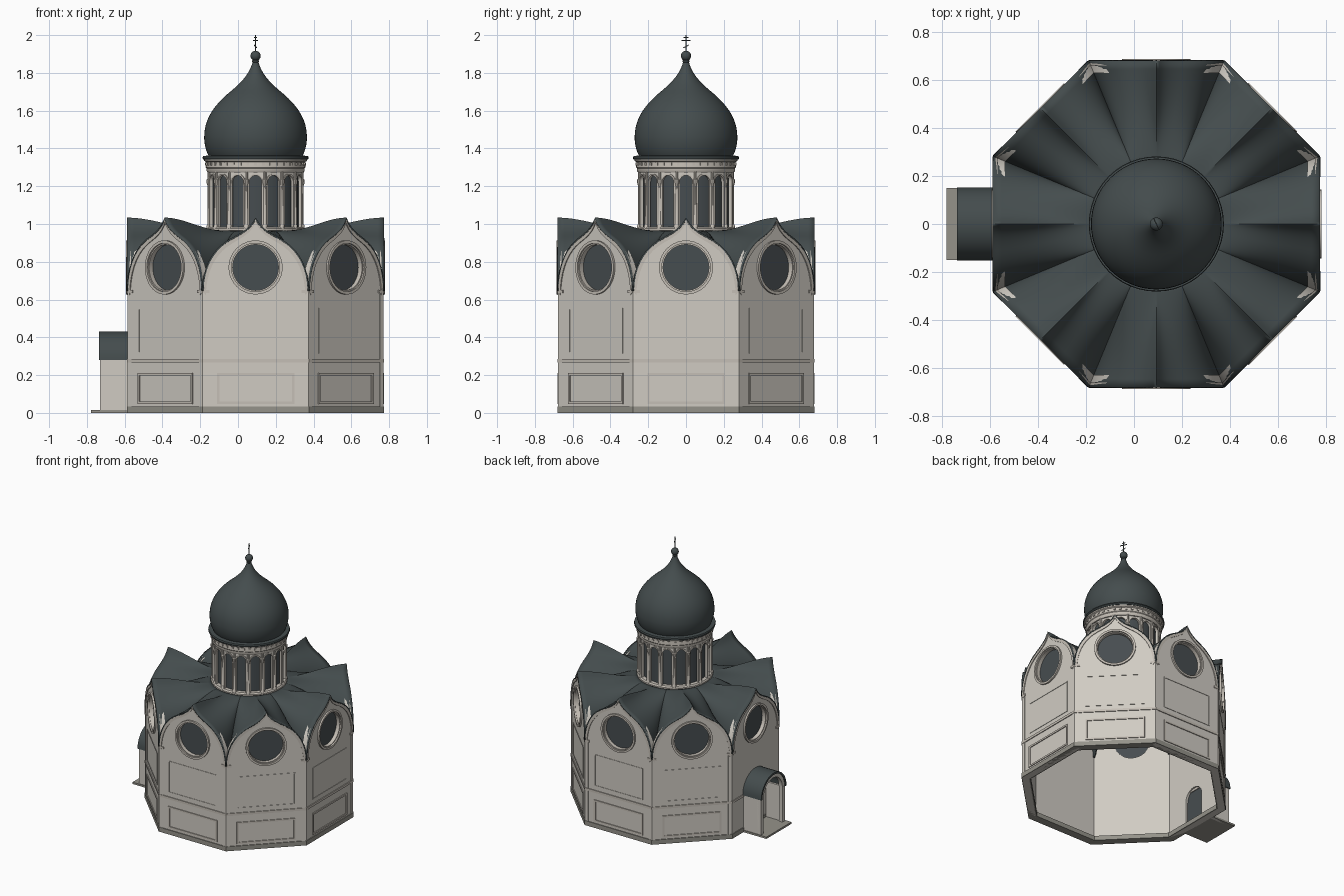
import bpy, bmesh, math
from math import sin, cos, pi
from mathutils import Matrix, Vector
from mathutils.geometry import interpolate_bezier

if "Cube" in bpy.data.objects:
    bpy.data.objects.remove(bpy.data.objects["Cube"])

CX = 0.093            # centre of the octagon
WALL = 0.674          # wall distance from the centre
HALF = WALL * math.tan(pi / 8)
OCT = 1 / cos(pi / 8)


def material(name, rgb):
    m = bpy.data.materials.new(name)
    m.use_nodes = True
    m.diffuse_color = (*rgb, 1)
    m.node_tree.nodes["Principled BSDF"].inputs["Base Color"].default_value = (*rgb, 1)
    return m


plaster = material("warm plaster", (0.63, 0.60, 0.545))
trim = material("pale trim", (0.56, 0.52, 0.465))
stone = material("grey stone", (0.30, 0.29, 0.255))
slate = material("dark slate roof", (0.058, 0.073, 0.075))
glass = material("dark glass", (0.062, 0.074, 0.080))


def add(name, mesh, mat, angle=0.6):
    ob = bpy.data.objects.new(name, mesh)
    bpy.context.collection.objects.link(ob)
    mesh.materials.clear()
    mesh.materials.append(mat)
    bpy.ops.object.select_all(action='DESELECT')
    ob.select_set(True)
    bpy.context.view_layer.objects.active = ob
    bpy.ops.object.shade_smooth_by_angle(angle=angle)
    return ob


def grid(name, rows, mat, wrap=False, close=False):
    """Skin a list of equally long point rows."""
    bm = bmesh.new()
    vs = [[bm.verts.new(p) for p in r] for r in rows]
    if wrap:
        vs.append(vs[0])
    for a, b in zip(vs, vs[1:]):
        n = len(a)
        for i in range(n if close else n - 1):
            j = (i + 1) % n
            bm.faces.new((a[i], a[j], b[j], b[i]))
    bmesh.ops.remove_doubles(bm, verts=bm.verts, dist=1e-6)
    bmesh.ops.recalc_face_normals(bm, faces=bm.faces)
    mesh = bpy.data.meshes.new(name)
    bm.to_mesh(mesh)
    bm.free()
    return add(name, mesh, mat)


def lathe(name, profile, mat, segs=48, at=(CX, 0), close=False, turn=0.0, scale=1.0):
    rows = []
    for k in range(segs):
        a = turn + 2 * pi * k / segs
        rows.append([(at[0] + r * scale * cos(a), at[1] + r * scale * sin(a), z) for r, z in profile])
    return grid(name, rows, mat, wrap=True, close=close)


def octagon_band(name, outer, inner, z0, z1, mat):
    lathe(name, [(inner, z0), (outer, z0), (outer, z1), (inner, z1)], mat,
          8, close=True, turn=pi / 8, scale=OCT)


def box(name, size, loc, mat, rot=Matrix()):
    bm = bmesh.new()
    bmesh.ops.create_cube(bm, size=1, matrix=Matrix.Translation(loc) @ rot @ Matrix.Diagonal((*size, 1)))
    mesh = bpy.data.meshes.new(name)
    bm.to_mesh(mesh)
    bm.free()
    return add(name, mesh, mat)


def plate(name, loops, face, depth, a, mat, cx=CX):
    """Upright slab from outline loops (inner loops are holes), outer side at distance face."""
    cu = bpy.data.curves.new(name, 'CURVE')
    cu.dimensions, cu.fill_mode, cu.extrude = '2D', 'BOTH', depth / 2
    for loop in loops:
        sp = cu.splines.new('POLY')
        sp.points.add(len(loop) - 1)
        for p, (u, z) in zip(sp.points, loop):
            p.co = (u, z, 0, 1)
        sp.use_cyclic_u = True
    tmp = bpy.data.objects.new(name, cu)
    bpy.context.collection.objects.link(tmp)
    dg = bpy.context.evaluated_depsgraph_get()
    mesh = bpy.data.meshes.new_from_object(tmp.evaluated_get(dg))
    bpy.data.objects.remove(tmp)
    d = face - depth / 2
    m = Matrix(((-sin(a), 0, cos(a), cx + d * cos(a)), (cos(a), 0, sin(a), d * sin(a)),
                (0, 1, 0, 0), (0, 0, 0, 1)))
    mesh.transform(m)
    return add(name, mesh, mat)


def rect(u0, u1, z0, z1):
    return [(u0, z0), (u1, z0), (u1, z1), (u0, z1)]


def circle(r, z, n=40):
    return [(r * cos(2 * pi * i / n), z + r * sin(2 * pi * i / n)) for i in range(n)]


def arch(w, z0, spring, n=12):
    return [(-w, z0), (w, z0)] + [(w * cos(pi * i / n), spring + w * sin(pi * i / n)) for i in range(n + 1)]


def bezier(*segments):
    pts = []
    for p, h1, h2, q in segments:
        part = [v.to_2d()[:] for v in interpolate_bezier(
            Vector((*p, 0)), Vector((*h1, 0)), Vector((*h2, 0)), Vector((*q, 0)), 10)]
        pts += part[1:] if pts else part
    return pts


# Ogee gable line, from right eave over the tip to left eave
half = bezier(((0.28, 0.645), (0.277, 0.78), (0.22, 0.87), (0.13, 0.92)),
              ((0.13, 0.92), (0.07, 0.952), (0.025, 0.975), (0, 1.03)))
ogee = half + [(-u, z) for u, z in reversed(half[:-1])]
inset = [(u * 0.94, z - 0.022) for u, z in ogee]
gable = [(u * HALF / 0.28, z - 0.006) for u, z in ogee]

# Eight walls with gables, windows, panels and roof folds
for k in range(8):
    a = k * pi / 4
    west = k == 4
    outline = [(-HALF, 0.0), (HALF, 0.0)] + gable
    holes = [circle(0.125, 0.77)] + ([arch(0.085, 0.02, 0.2)] if west else [])
    plate("wall", [outline] + holes, WALL, 0.045, a, plaster)
    plate("gable_trim", [ogee + inset[::-1]], WALL + 0.006, 0.02, a, trim)
    plate("window_frame", [circle(0.143, 0.77), circle(0.128, 0.77)], WALL + 0.012, 0.03, a, trim)
    plate("window_inner_frame", [circle(0.131, 0.77), circle(0.121, 0.77)], WALL + 0.002, 0.04, a, trim)
    plate("window_glass", [circle(0.127, 0.77)], WALL - 0.026, 0.006, a, glass)
    if not west:
        plate("lower_panel_frame", [rect(-0.205, 0.205, 0.048, 0.212), rect(-0.192, 0.192, 0.061, 0.199)],
              WALL + 0.006, 0.01, a, trim)
        plate("upper_panel_frame", [rect(-0.203, 0.203, 0.315, 0.555), rect(-0.196, 0.196, 0.322, 0.548)],
              WALL + 0.003, 0.01, a, plaster)
    for s in (-1, 1):
        u0, u1 = sorted((s * (HALF - 0.026), s * (HALF + 0.001)))
        plate("corner_pilaster", [rect(u0, u1, 0.03, 0.64)], WALL + 0.003, 0.01, a, plaster)
        u0, u1 = sorted((s * (HALF - 0.036), s * (HALF + 0.002)))
        plate("pilaster_cap", [rect(u0, u1, 0.634, 0.65)], WALL + 0.006, 0.014, a, trim)
    # roof fold lofted from the gable line to the drum
    rows = []
    for i in range(13):
        t = i / 12
        ease = t * t * (3 - 2 * t)
        row = []
        for u, z in ogee:
            b = u / 0.28 * pi / 8
            d = 0.681 * (1 - t) + 0.25 * cos(b) * t
            v = u * (1 - t) + 0.25 * sin(b) * t
            h = z + (0.962 - z) * ease
            row.append((CX + d * cos(a) - v * sin(a), d * sin(a) + v * cos(a), h))
        rows.append(row)
    fold = grid("roof_fold", rows, slate)
    mod = fold.modifiers.new("thickness", 'SOLIDIFY')
    mod.thickness, mod.offset = 0.008, 0

octagon_band("plinth", 0.68, 0.62, 0.0, 0.034, stone)
octagon_band("string_course", 0.68, 0.64, 0.266, 0.284, trim)

# West door and porch
plate("door", [arch(0.09, 0.01, 0.2)], WALL - 0.02, 0.008, pi, glass)
box("porch_step", (0.195, 0.3, 0.014), (-0.682, 0, 0.007), stone)
for s in (-1, 1):
    box("porch_side", (0.145, 0.022, 0.28), (-0.658, s * 0.134, 0.14), plaster)
plate("porch_arch", [arch(0.145, 0.01, 0.28), arch(0.112, 0.012, 0.28)], 0.823, 0.03, pi, plaster)
section = [(r * cos(pi * i / 20), 0.28 + r * sin(pi * i / 20))
           for r, order in ((0.152, range(21)), (0.138, range(20, -1, -1))) for i in order]
plate("porch_roof", [section], 0.83, 0.155, pi, slate)

# Drum with sixteen arched windows and columns
lathe("drum_glass", [(0.228, 0.94), (0.228, 1.3)], glass, 32)
lathe("drum_base", [(0.225, 0.93), (0.262, 0.93), (0.262, 0.975), (0.255, 0.985), (0.225, 0.985)], trim, close=True)
DRUM = 0.245
pier = DRUM * math.tan(pi / 16)
for k in range(16):
    a = k * pi / 8
    plate("drum_wall", [rect(-pier, pier, 0.95, 1.29), arch(0.033, 0.985, 1.225)], DRUM, 0.014, a, plaster)
    plate("drum_window_trim", [arch(0.041, 0.98, 1.225), arch(0.032, 0.981, 1.225)], DRUM + 0.006, 0.01, a, trim)
    b = a + pi / 16
    at = (CX + 0.25 * cos(b), 0.25 * sin(b))
    lathe("drum_column", [(0, 0.975), (0.014, 0.975), (0.014, 0.992), (0.009, 1.0), (0.009, 1.2),
                          (0.015, 1.222), (0.015, 1.235), (0.008, 1.24), (0.008, 1.28)], trim, 10, at)
for k in range(40):
    a = 2 * pi * k / 40
    box("dentil", (0.012, 0.014, 0.014), (CX + 0.262 * cos(a), 0.262 * sin(a), 1.318), trim, Matrix.Rotation(a, 4, 'Z'))
lathe("drum_cornice", [(0.235, 1.272), (0.254, 1.272), (0.26, 1.282), (0.26, 1.295), (0.264, 1.3), (0.262, 1.328),
                       (0.272, 1.334), (0.274, 1.344), (0.235, 1.344)], trim, close=True)
lathe("cornice_cap", [(0.23, 1.342), (0.278, 1.342), (0.281, 1.35), (0.278, 1.36), (0.23, 1.364)], slate, close=True)

# Onion dome, ball and cross
dome = bezier(((0.248, 1.36), (0.262, 1.385), (0.272, 1.42), (0.272, 1.46)),
              ((0.272, 1.46), (0.272, 1.56), (0.215, 1.63), (0.15, 1.687)),
              ((0.15, 1.687), (0.08, 1.745), (0.03, 1.79), (0.012, 1.87)))
lathe("onion_dome", dome, slate, 64)
lathe("finial_collar", [(0.01, 1.85), (0.018, 1.858), (0.018, 1.866), (0.01, 1.872)], slate, 20)
lathe("finial_ball", [(0.027 * sin(pi * i / 12), 1.89 - 0.027 * cos(pi * i / 12)) for i in range(13)], slate, 24)
turn = Matrix.Rotation(math.radians(-64), 4, 'Z')
box("cross_post", (0.005, 0.005, 0.095), (CX, 0, 1.9525), slate, turn)
box("cross_top_bar", (0.026, 0.004, 0.004), (CX, 0, 1.988), slate, turn)
box("cross_main_bar", (0.052, 0.004, 0.005), (CX, 0, 1.972), slate, turn)
box("cross_foot_bar", (0.034, 0.004, 0.004), (CX, 0, 1.94), slate, turn @ Matrix.Rotation(0.45, 4, 'Y'))
